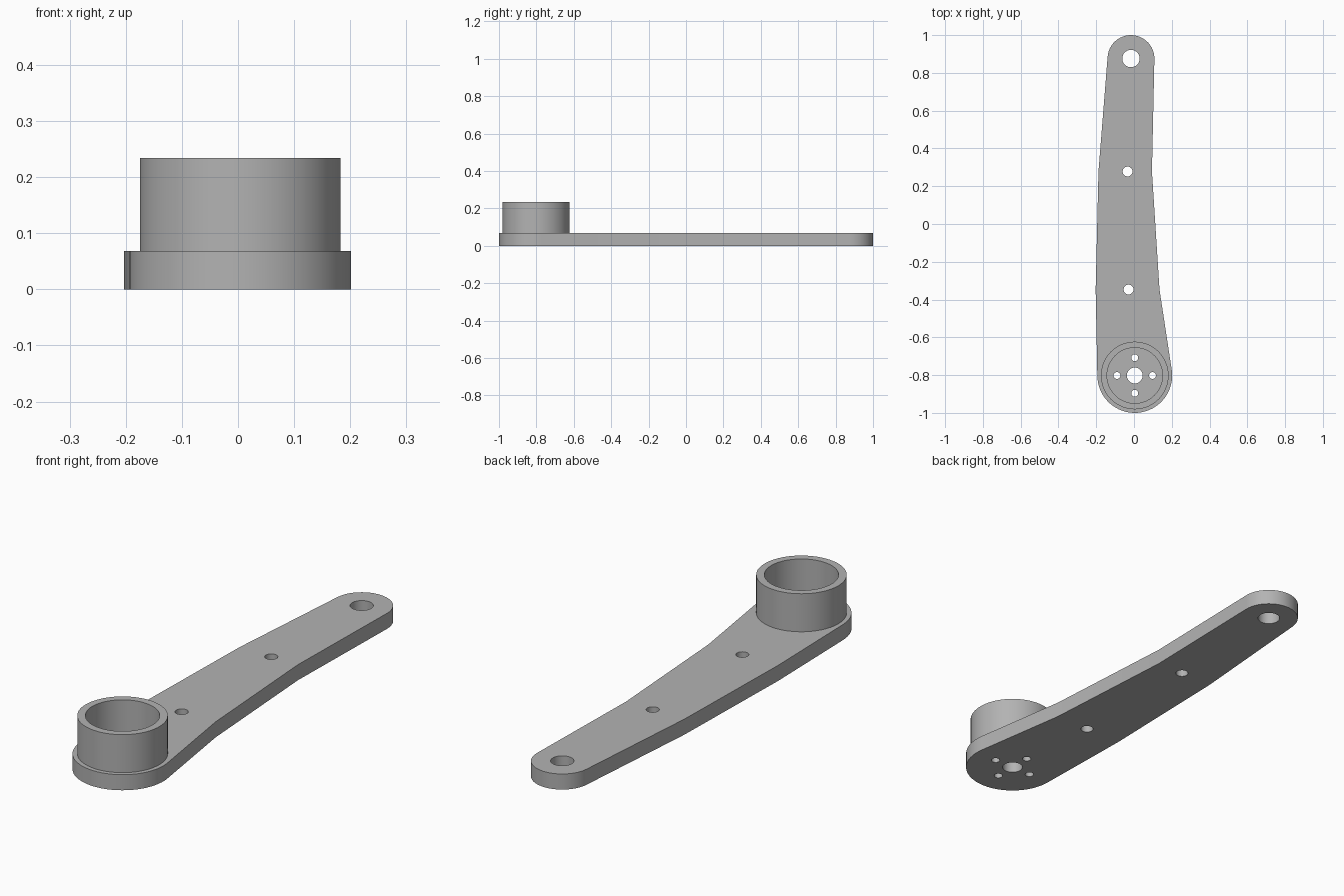
import bpy
import bmesh
from math import sin, cos, radians

cube = bpy.data.objects.get("Cube")
if cube:
    bpy.data.objects.remove(cube, do_unlink=True)

grey = bpy.data.materials.new("plain grey")
grey.use_nodes = True
grey.diffuse_color = (0.45, 0.45, 0.45, 1)
grey.node_tree.nodes["Principled BSDF"].inputs["Base Color"].default_value = grey.diffuse_color


def arc(cx, cy, r, start, end, steps):
    angles = [radians(start + (end - start) * i / steps) for i in range(steps + 1)]
    return [(cx + r * cos(a), cy + r * sin(a)) for a in angles]


def circle(cx, cy, r, steps=48):
    return arc(cx, cy, r, 0, 360, steps)[:-1]


def extruded(name, loops, bottom, top):
    """Solid from an outer loop and hole loops, between two heights."""
    curve = bpy.data.curves.new(name, "CURVE")
    curve.dimensions = "2D"
    curve.fill_mode = "BOTH"
    curve.extrude = (top - bottom) / 2
    for loop in loops:
        spline = curve.splines.new("POLY")
        spline.points.add(len(loop) - 1)
        for point, (x, y) in zip(spline.points, loop):
            point.co = (x, y, 0, 1)
        spline.use_cyclic_u = True
    obj = bpy.data.objects.new(name, curve)
    bpy.context.collection.objects.link(obj)
    bpy.ops.object.select_all(action="DESELECT")
    obj.select_set(True)
    bpy.context.view_layer.objects.active = obj
    bpy.ops.object.convert(target="MESH")
    obj = bpy.context.object
    # Weld caps to walls and set on the base height
    bm = bmesh.new()
    bm.from_mesh(obj.data)
    bmesh.ops.remove_doubles(bm, verts=bm.verts, dist=0.0001)
    bmesh.ops.translate(bm, verts=bm.verts, vec=(0, 0, (top + bottom) / 2))
    bmesh.ops.recalc_face_normals(bm, faces=bm.faces)
    bm.to_mesh(obj.data)
    bm.free()
    obj.data.materials.clear()
    obj.data.materials.append(grey)
    bpy.ops.object.shade_smooth_by_angle(angle=radians(30))
    return obj


HUB = (0.004, -0.802)
TIP = (-0.016, 0.876)
PLATE_TOP = 0.068

# Arm plate: round ends joined by bent, tapering sides
outline = arc(*HUB, 0.198, 181.2, 368.6, 32)
outline += [(0.135, -0.347), (0.095, 0.278)]
outline += arc(*TIP, 0.124, -1.3, 175.4, 24)
outline += [(-0.188, 0.278), (-0.203, -0.347)]

# Tip hole, two arm holes, hub bore and its four screw holes
holes = [circle(*TIP, 0.046), circle(-0.034, 0.278, 0.026),
         circle(-0.029, -0.347, 0.026), circle(*HUB, 0.042)]
for dx, dy in ((1, 0), (0, 1), (-1, 0), (0, -1)):
    holes.append(circle(HUB[0] + 0.094 * dx, HUB[1] + 0.094 * dy, 0.018, 32))
extruded("arm_plate", [outline] + holes, 0, PLATE_TOP)

# Open collar standing on the hub end
extruded("hub_collar", [circle(*HUB, 0.179, 72), circle(*HUB, 0.147, 72)],
         PLATE_TOP, 0.234)
